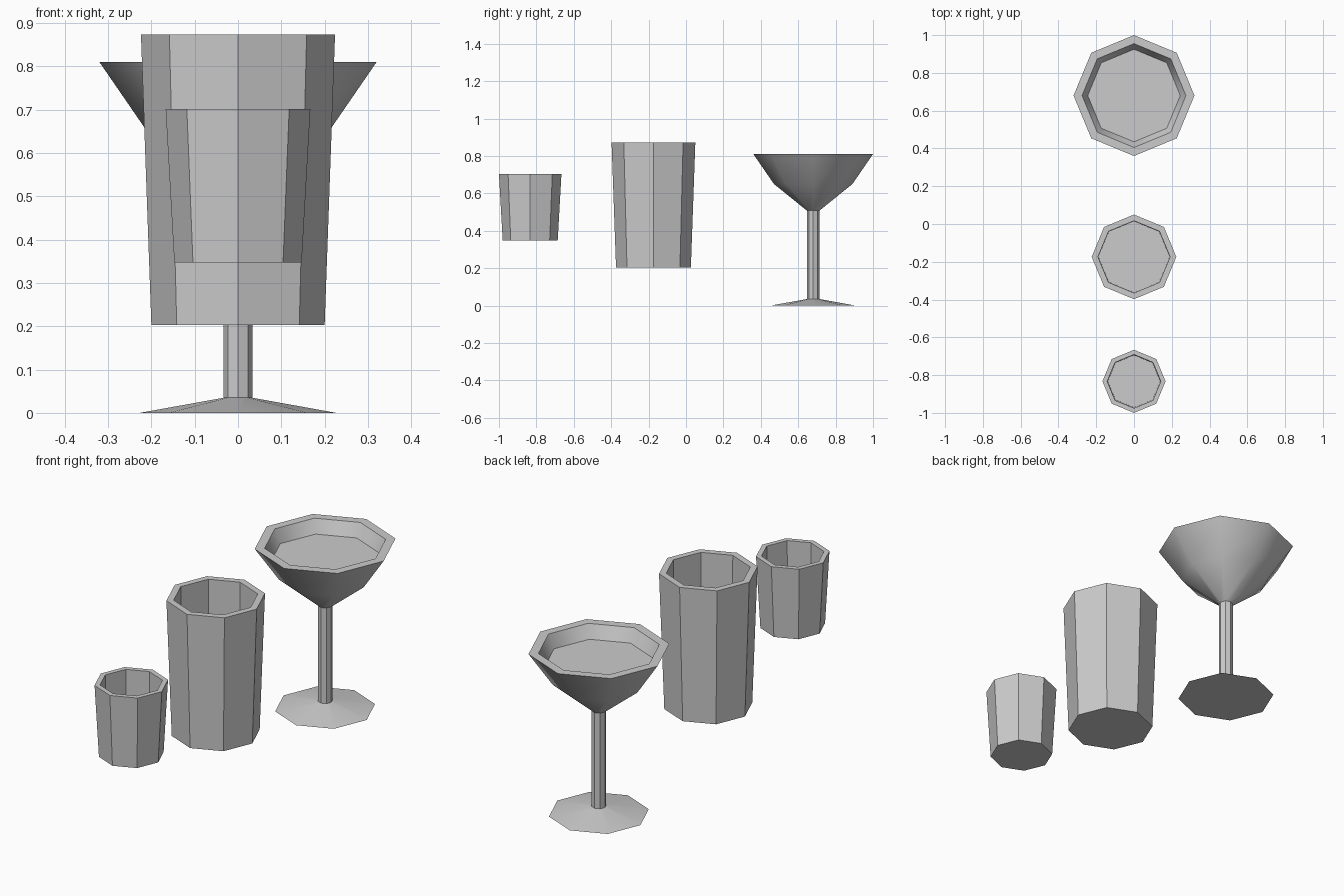
import bpy, bmesh, math

if "Cube" in bpy.data.objects:
    bpy.data.objects.remove(bpy.data.objects["Cube"])

SIDES = 8


def lathe(name, y, profile):
    """Spin a (radius, z) profile into an eight-sided closed body; cap both ends."""
    bm = bmesh.new()
    rings = []
    for r, z in profile:
        rings.append([bm.verts.new((r * math.cos(a), r * math.sin(a), z))
                      for a in (2 * math.pi * i / SIDES for i in range(SIDES))])
    for low, high in zip(rings, rings[1:]):
        for i in range(SIDES):
            j = (i + 1) % SIDES
            bm.faces.new((low[i], low[j], high[j], high[i]))
    bm.faces.new(rings[0][::-1])
    bm.faces.new(rings[-1])
    bmesh.ops.recalc_face_normals(bm, faces=bm.faces[:])
    mesh = bpy.data.meshes.new(name)
    bm.to_mesh(mesh)
    bm.free()
    obj = bpy.data.objects.new(name, mesh)
    obj.location.y = y
    bpy.context.collection.objects.link(obj)
    bpy.ops.object.select_all(action='DESELECT')
    obj.select_set(True)
    bpy.context.view_layer.objects.active = obj
    bpy.ops.object.shade_smooth_by_angle(angle=math.radians(42))
    return obj


def tumbler(name, y, z0, z1, r_bottom, r_top, r_inside, r_floor, floor):
    """Tapered glass with a flat rim and a hollow inside."""
    return lathe(name, y, [(r_bottom, z0), (r_top, z1),
                           (r_inside, z1), (r_floor, z0 + floor)])


# Small and tall tumblers
tumbler("small_glass", -0.833, 0.347, 0.702, 0.147, 0.167, 0.142, 0.138, 0.03)
tumbler("tall_glass", -0.174, 0.203, 0.873, 0.20, 0.224, 0.191, 0.188, 0.04)

# Goblet: foot, stem, flared bowl, rim and filled level inside
lathe("goblet", 0.68, [(0.227, 0), (0.033, 0.035), (0.033, 0.507),
                       (0.21, 0.65), (0.32, 0.81),
                       (0.275, 0.81), (0.245, 0.745)])
